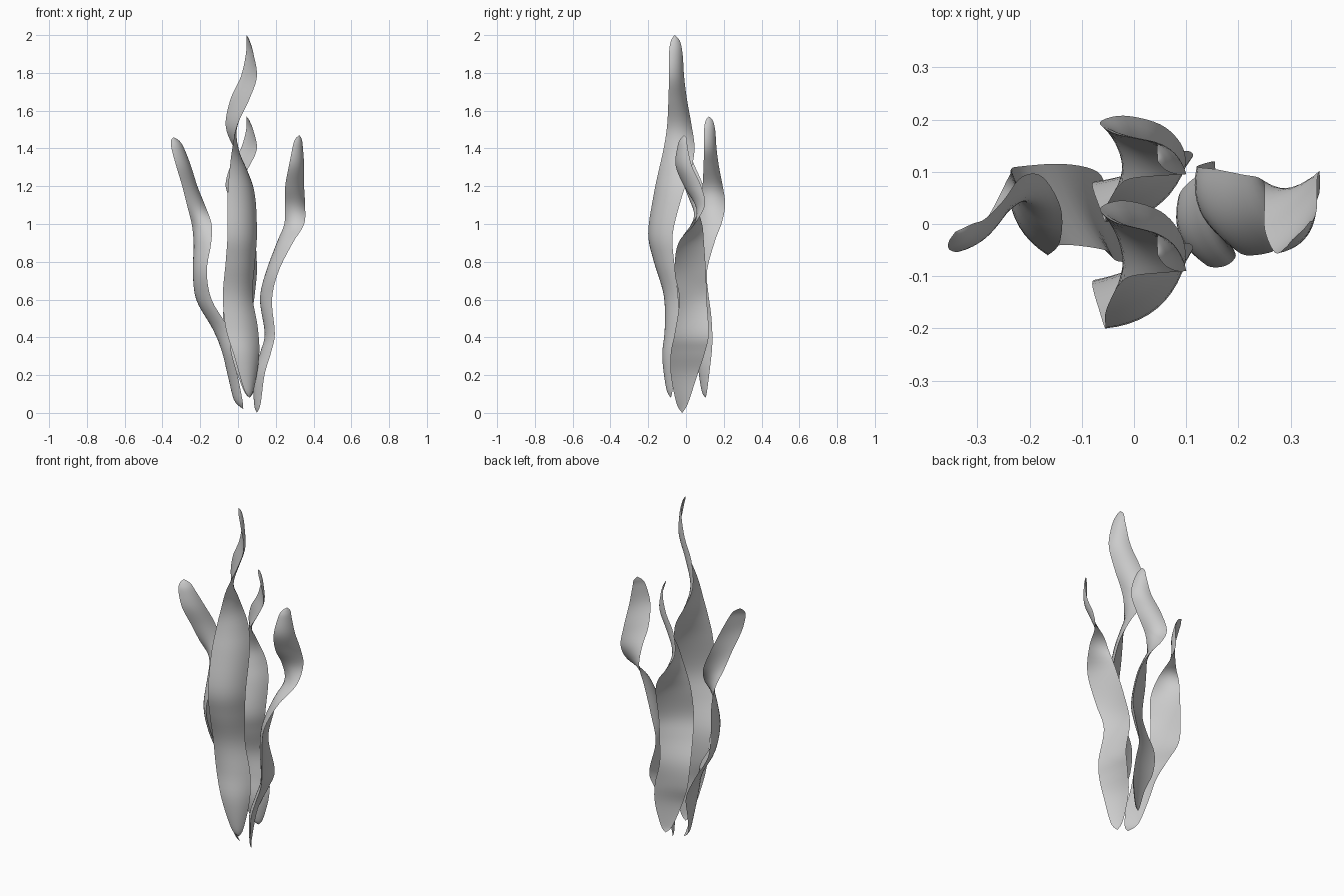
import bpy
from mathutils import Vector

# Stations: height, edge one (x, y), edge two (x, y); the edges meet at both tips
FRONT = [
    (0.08, .06, -.08, .06, -.08), (0.13, .03, -.105, .085, -.07),
    (0.30, -.02, -.125, .112, -.05), (0.45, -.065, -.108, .105, -.037),
    (0.62, -.08, -.115, .077, -.042), (0.80, -.065, -.17, .09, -.063),
    (0.95, -.055, -.20, .10, -.07), (1.15, -.055, -.172, .09, -.02),
    (1.28, -.045, -.145, .05, .025), (1.40, -.03, -.118, -.02, .045),
    (1.52, -.005, -.10, -.065, .03), (1.66, .06, -.093, -.04, .005),
    (1.78, .10, -.09, .015, -.01), (1.90, .082, -.09, .042, -.018),
    (1.97, .06, -.08, .044, -.033), (2.0, .045, -.06, .045, -.06)]
RIGHT = [
    (0.0, .10, -.02, .10, -.02), (0.05, .085, .01, .12, -.05),
    (0.20, .088, .06, .14, -.08), (0.32, .13, .10, .175, -.08),
    (0.42, .155, .12, .195, -.06), (0.60, .12, .11, .18, -.035),
    (0.75, .155, .105, .215, -.06), (0.90, .205, .095, .29, -.04),
    (1.00, .245, .085, .35, .045), (1.10, .25, .05, .355, .10),
    (1.20, .25, -.01, .35, .08), (1.31, .27, -.055, .35, .03),
    (1.41, .29, -.045, .343, .008), (1.45, .303, -.03, .337, .005),
    (1.47, .325, -.01, .325, -.01)]
LEFT = [
    (0.02, .028, -.02, .028, -.02), (0.07, -.022, .01, .023, -.05),
    (0.20, -.05, .06, -.003, -.07), (0.32, -.07, .10, -.035, -.07),
    (0.45, -.135, .115, -.055, -.05), (0.60, -.22, .11, -.14, -.04),
    (0.75, -.235, .105, -.165, -.06), (0.90, -.235, .10, -.142, -.035),
    (1.00, -.245, .08, -.14, .03), (1.10, -.27, .03, -.175, .09),
    (1.20, -.295, -.01, -.215, .09), (1.31, -.328, -.05, -.25, .045),
    (1.40, -.352, -.05, -.285, .01), (1.44, -.355, -.035, -.31, .0),
    (1.46, -.342, -.015, -.342, -.015)]
# The back blade is a shorter, slightly flatter copy of the front one
BACK = [(0.08 + (z - .08) * .776, a, .17 + b * .83, c, .17 + d * .83) for z, a, b, c, d in FRONT]
OUTER, INNER = 0.17, 0.05  # bow of the two leaf faces relative to the width


def spline(pts, per):
    """Smooth curve through all the points."""
    out = []
    for i in range(len(pts) - 1):
        p0, p1 = pts[max(i - 1, 0)], pts[i]
        p2, p3 = pts[i + 1], pts[min(i + 2, len(pts) - 1)]
        for k in range(per):
            t = k / per
            out.append(.5 * (2 * p1 + (p2 - p0) * t + (2 * p0 - 5 * p1 + 4 * p2 - p3) * t * t
                             + (3 * p1 - p0 - 3 * p2 + p3) * t ** 3))
    return out + [pts[-1]]


def section(a, b, half):
    """Closed lens-shaped ring from edge a to edge b and back."""
    d = b - a
    side = Vector((d.y, -d.x, 0))
    ring = []
    for j in range(2 * half):
        t, bow = (j / half, OUTER) if j <= half else (2 - j / half, INNER)
        ring.append(a.lerp(b, t) + side * bow * 4 * t * (1 - t))
    return ring


def blade(name, stations, half=10, per=5):
    one = spline([Vector((s[1], s[2], s[0])) for s in stations], per)
    two = spline([Vector((s[3], s[4], s[0])) for s in stations], per)
    rows = list(zip(one, two))[1:-1]
    verts = [v for a, b in rows for v in section(a, b, half)]
    n, w = len(rows), 2 * half
    faces = [(i * w + j, i * w + (j + 1) % w, (i + 1) * w + (j + 1) % w, (i + 1) * w + j)
             for i in range(n - 1) for j in range(w)]
    # close both tips with fans
    verts += [one[0], one[-1]]
    for j in range(w):
        k = (j + 1) % w
        faces.append((n * w, k, j))
        faces.append((n * w + 1, (n - 1) * w + j, (n - 1) * w + k))
    mesh = bpy.data.meshes.new(name)
    mesh.from_pydata(verts, [], faces)
    obj = bpy.data.objects.new(name, mesh)
    bpy.context.collection.objects.link(obj)
    # smooth faces, crisp leaf edges
    bpy.ops.object.select_all(action='DESELECT')
    obj.select_set(True)
    bpy.context.view_layer.objects.active = obj
    bpy.ops.object.shade_smooth_by_angle()


blade("front_blade", FRONT)
blade("back_blade", BACK)
blade("right_blade", RIGHT)
blade("left_blade", LEFT)
